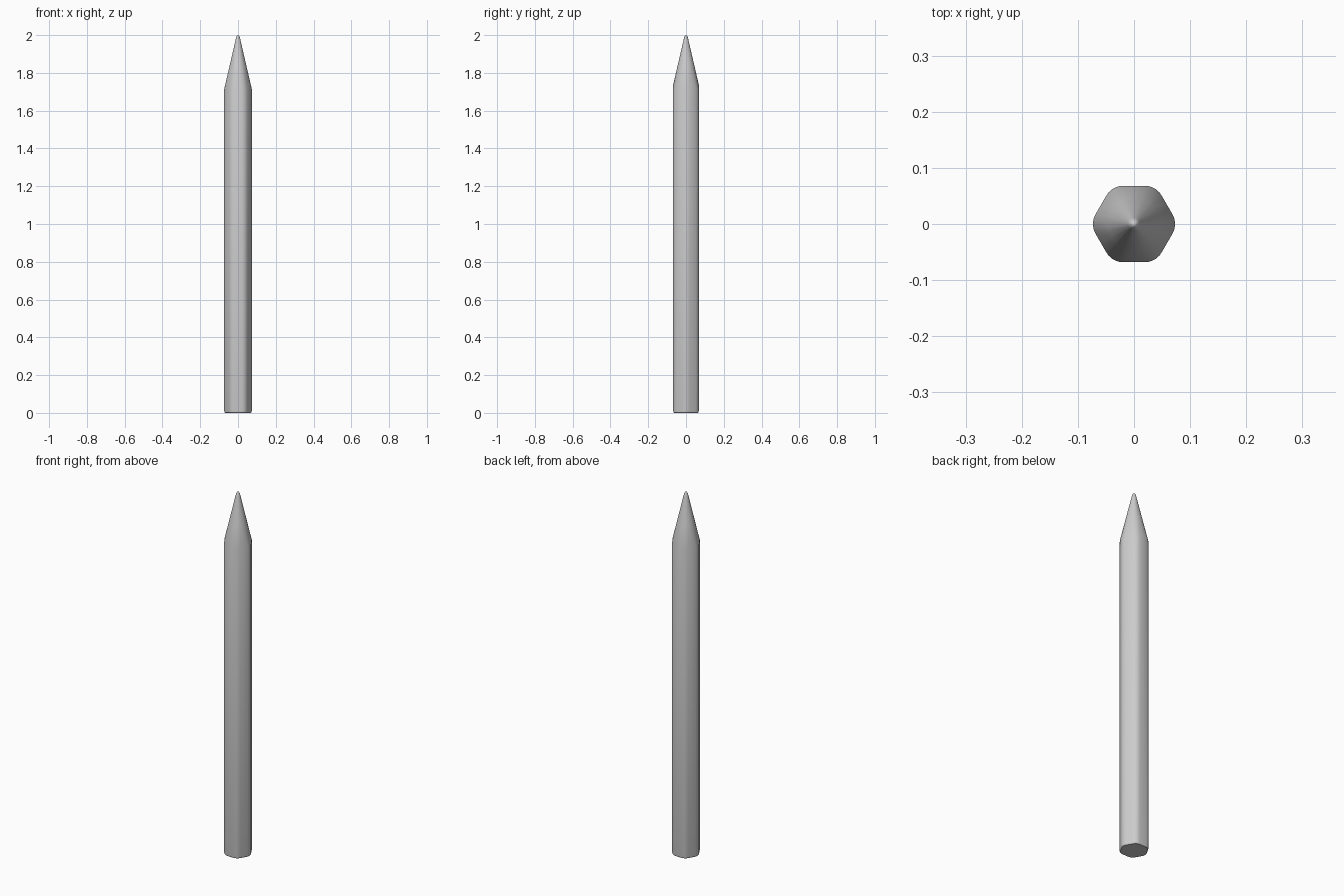
import bpy, bmesh, math

if "Cube" in bpy.data.objects:
    bpy.data.objects.remove(bpy.data.objects["Cube"])

APOTHEM, FILLET, STEPS = 0.068, 0.034, 5
CONE_R, CONE_Z, TIP_R, TIP_Z = 0.073, 1.715, 0.012, 1.978


def cone_z(r):
    return CONE_Z + (CONE_R - r) * (TIP_Z - CONE_Z) / (CONE_R - TIP_R)


# Rounded hexagon section: an arc at each corner, plus the middle of each flat
section = []
reach = (APOTHEM - FILLET) / math.cos(math.pi / 6)
for k in range(6):
    a = k * math.pi / 3
    for i in range(STEPS + 1):
        t = a + math.radians(-30 + 60 * i / STEPS)
        section.append((reach * math.cos(a) + FILLET * math.cos(t),
                        reach * math.sin(a) + FILLET * math.sin(t)))
    m = a + math.pi / 6
    section.append((APOTHEM * math.cos(m), APOTHEM * math.sin(m)))

bm = bmesh.new()


def prism_ring(scale, z=None):
    # z=None places the ring where the hexagon meets the sharpened cone
    return [bm.verts.new((x * scale, y * scale, cone_z(math.hypot(x, y)) if z is None else z))
            for x, y in section]


def round_ring(r, z):
    return [bm.verts.new((r * x / math.hypot(x, y), r * y / math.hypot(x, y), z))
            for x, y in section]


# Shaft with chamfered foot, scalloped shoulder, cone and rounded tip
rings = [prism_ring(0.93, 0), prism_ring(0.98, 0.004), prism_ring(1, 0.012), prism_ring(1),
         round_ring(0.045, cone_z(0.045)), round_ring(TIP_R, TIP_Z),
         round_ring(0.009, 1.99), round_ring(0.005, 1.997)]
n = len(section)
for low, high in zip(rings, rings[1:]):
    for i in range(n):
        j = (i + 1) % n
        bm.faces.new((low[i], low[j], high[j], high[i]))
apex = bm.verts.new((0, 0, 2))
for i in range(n):
    bm.faces.new((rings[-1][i], rings[-1][(i + 1) % n], apex))
bm.faces.new(rings[0][::-1])
bmesh.ops.recalc_face_normals(bm, faces=bm.faces)

mesh = bpy.data.meshes.new("pencil")
bm.to_mesh(mesh)
bm.free()
pencil = bpy.data.objects.new("pencil", mesh)
bpy.context.collection.objects.link(pencil)
bpy.context.view_layer.objects.active = pencil
pencil.select_set(True)
bpy.ops.object.shade_smooth_by_angle(angle=math.radians(30))
